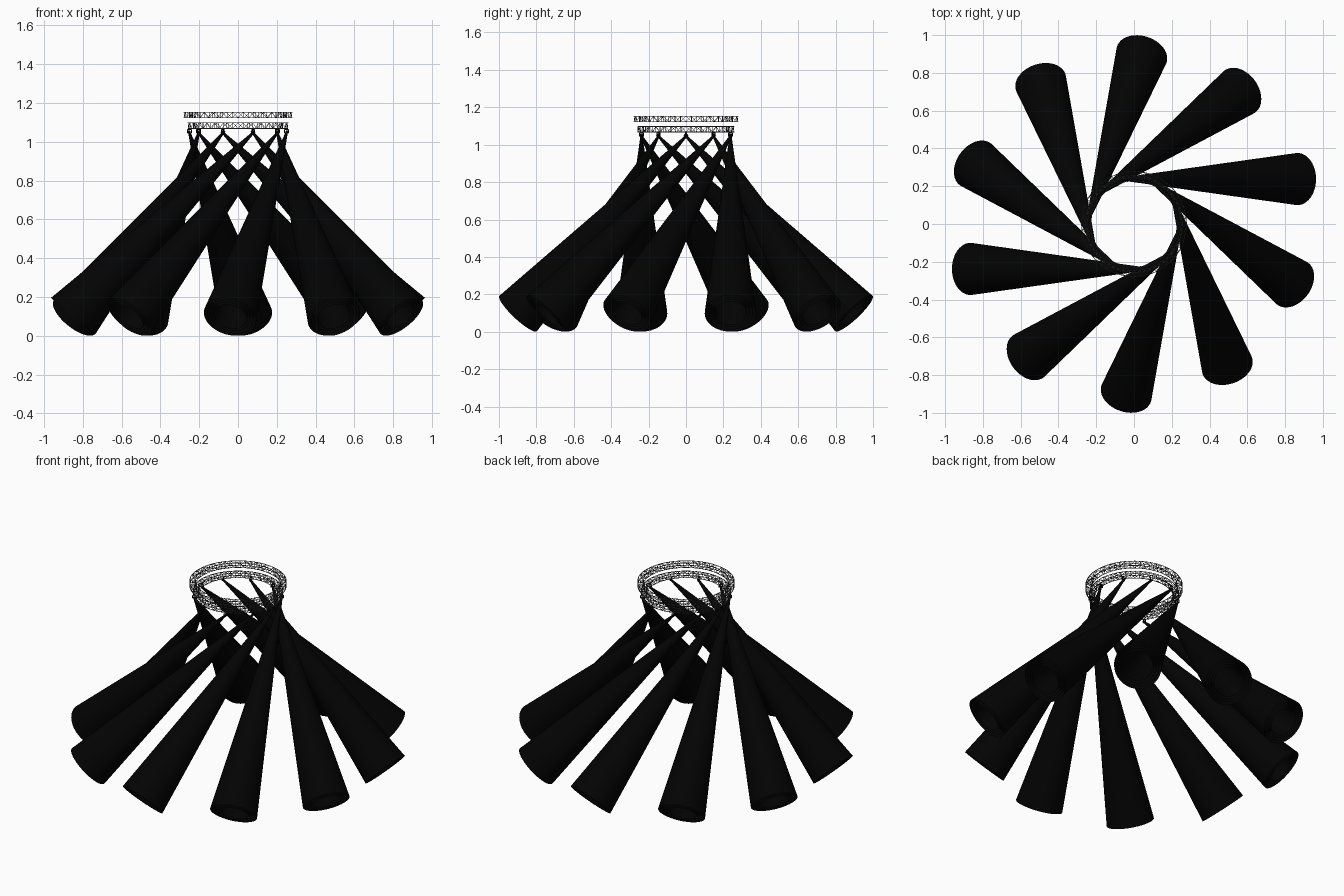
import bpy, bmesh, math
from mathutils import Vector, Matrix

cube = bpy.data.objects.get("Cube")
if cube:
    bpy.data.objects.remove(cube, do_unlink=True)


def material(name, value):
    mat = bpy.data.materials.new(name)
    mat.use_nodes = True
    colour = (value, value, value, 1)
    mat.diffuse_color = colour
    mat.node_tree.nodes["Principled BSDF"].inputs["Base Color"].default_value = colour
    return mat


black = material("black", 0.0008)
grey = material("dark grey metal", 0.07)

COUNT = 10
APEX = Vector((-0.077, 0.238, 1.045))
MOUTH = Vector((0.866, 0.238, 0.098))


def rod(bm, a, b, r1, r2=None, sides=5, caps=True):
    """Straight tube or cone from a to b."""
    a, b = Vector(a), Vector(b)
    d = b - a
    turn = d.to_track_quat('Z', 'Y').to_matrix().to_4x4()
    bmesh.ops.create_cone(bm, cap_ends=caps, segments=sides, radius1=r1,
                          radius2=r1 if r2 is None else r2, depth=d.length,
                          matrix=Matrix.Translation((a + b) / 2) @ turn)


def to_mesh(bm, name, mat, smooth=False):
    mesh = bpy.data.meshes.new(name)
    for f in bm.faces:
        f.smooth = smooth
    bm.to_mesh(mesh)
    bm.free()
    mesh.materials.append(mat)
    return mesh


def place(mesh, name, angle=0):
    obj = bpy.data.objects.new(name, mesh)
    obj.rotation_euler.z = angle
    bpy.context.scene.collection.objects.link(obj)


def truss_ring(name, r_in, r_out, z_low, z_high, bays=56):
    """Square box truss bent into a circle: chords, ties and diagonals."""
    bm = bmesh.new()

    def corners(i):
        t = math.tau * i / bays
        c, s = math.cos(t), math.sin(t)
        return [Vector((r * c, r * s, z)) for r, z in
                ((r_in, z_low), (r_out, z_low), (r_out, z_high), (r_in, z_high))]

    for i in range(bays):
        here, ahead = corners(i), corners(i + 1)
        for k in range(4):
            n = (k + 1) % 4
            rod(bm, here[k], ahead[k], 0.002)
            rod(bm, here[k], here[n], 0.0011)
            if i % 2:
                rod(bm, here[k], ahead[n], 0.0011)
            else:
                rod(bm, here[n], ahead[k], 0.0011)
    place(to_mesh(bm, name, grey), name)


truss_ring("upper_truss_ring", 0.248, 0.278, 1.123, 1.152)
truss_ring("lower_truss_ring", 0.228, 0.257, 1.068, 1.097)

# Light beam: open nested cones sharing one narrow end
bm = bmesh.new()
for share in (1, 0.88, 0.76, 0.64):
    rod(bm, MOUTH, APEX, 0.138 * share, 0.006 * share, sides=48, caps=False)
beam_mesh = to_mesh(bm, "light_beam", black, smooth=True)

# Lamp: small head hung in a yoke below the lower ring
bm = bmesh.new()
aim = (MOUTH - APEX).normalized()
rod(bm, APEX - aim * 0.012, APEX + aim * 0.012, 0.007, sides=12)
side = Vector((0, 0.011, 0))
top = APEX + Vector((0, 0, 0.018))
for s in (-1, 1):
    rod(bm, APEX + side * s, top + side * s, 0.0025)
    rod(bm, APEX, APEX + side * s, 0.0025)
rod(bm, top - side, top + side, 0.0025)
rod(bm, top, top + Vector((0, 0, 0.007)), 0.004, sides=8)
lamp_mesh = to_mesh(bm, "lamp", black)

for i in range(COUNT):
    angle = math.tau * i / COUNT
    place(beam_mesh, f"light_beam_{i + 1}", angle)
    place(lamp_mesh, f"lamp_{i + 1}", angle)
